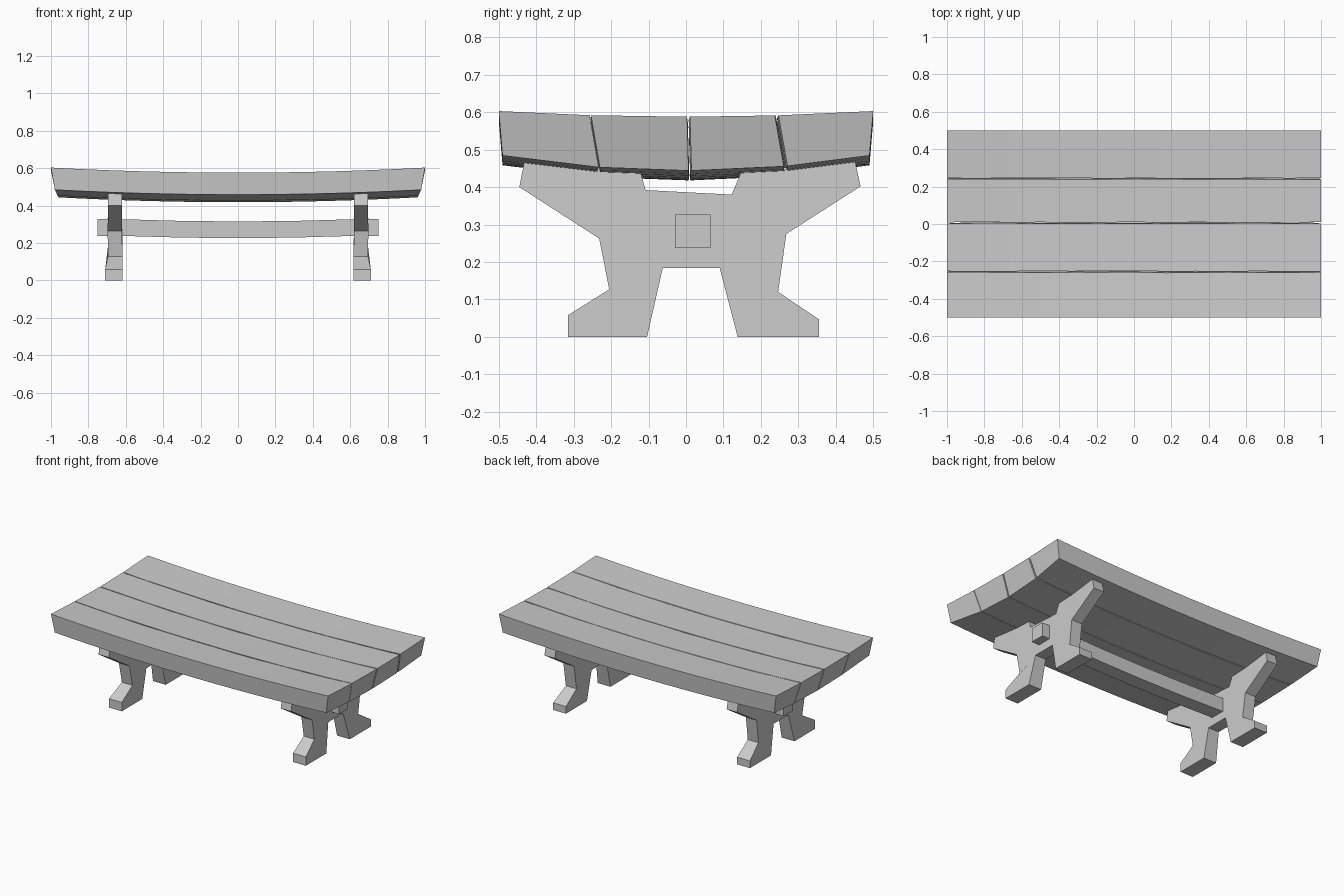
import bpy, bmesh, random

if "Cube" in bpy.data.objects:
    bpy.data.objects.remove(bpy.data.objects["Cube"])

random.seed(4)


def loft(name, rings):
    """Skin a list of equal-length closed rings and cap both ends."""
    bm = bmesh.new()
    loops = [[bm.verts.new(p) for p in ring] for ring in rings]
    n = len(loops[0])
    for a, b in zip(loops, loops[1:]):
        for i in range(n):
            j = (i + 1) % n
            bm.faces.new((a[i], a[j], b[j], b[i]))
    bm.faces.new(loops[0])
    bm.faces.new(loops[-1])
    bmesh.ops.recalc_face_normals(bm, faces=bm.faces)
    mesh = bpy.data.meshes.new(name)
    bm.to_mesh(mesh)
    bm.free()
    obj = bpy.data.objects.new(name, mesh)
    bpy.context.collection.objects.link(obj)
    return obj


# Sagging table top: surface height and bottom inset
def top_point(t, y):
    return (t, y, 0.561 + 0.027 * t * t + 0.06 * y * y)


def bottom_point(t, y):
    v = 4 * y * y
    return (t * (0.96 + 0.02 * v), y, 0.418 + 0.026 * t * t + 0.042 * v)


# Four planks with slanted, slightly uneven joints
top_edges = [-0.5, -0.256, 0.006, 0.242, 0.5]
low_edges = [-0.49, -0.232, 0.01, 0.266, 0.49]
SEGMENTS = 12
for k in range(4):
    rings = []
    for i in range(SEGMENTS + 1):
        t = -1 + 2 * i / SEGMENTS
        gap = [0.003 + random.uniform(-0.002, 0.002) for _ in range(2)]
        left = gap[0] if k > 0 else 0
        right = gap[1] if k < 3 else 0
        rings.append([top_point(t, top_edges[k] + left),
                      top_point(t, top_edges[k + 1] - right),
                      bottom_point(t, low_edges[k + 1] - right),
                      bottom_point(t, low_edges[k] + left)])
    loft(f"top_plank_{k + 1}", rings)

# Trestle legs: (y, z, outer x, inner x) around the cut-out board
outline = [(0.138, 0, 0.71, 0.618), (0.355, 0, 0.71, 0.618),
           (0.355, 0.047, 0.71, 0.618), (0.246, 0.12, 0.695, 0.618),
           (0.268, 0.275, 0.697, 0.62), (0.466, 0.402, 0.695, 0.62),
           (0.452, 0.468, 0.695, 0.62), (0.148, 0.442, 0.695, 0.62),
           (0.122, 0.380, 0.695, 0.62), (-0.108, 0.392, 0.695, 0.62),
           (-0.122, 0.442, 0.695, 0.62), (-0.432, 0.468, 0.695, 0.62),
           (-0.445, 0.400, 0.695, 0.62), (-0.232, 0.263, 0.697, 0.62),
           (-0.205, 0.127, 0.695, 0.618), (-0.315, 0.058, 0.71, 0.618),
           (-0.315, 0, 0.71, 0.618), (-0.104, 0, 0.71, 0.618),
           (-0.062, 0.184, 0.695, 0.618), (0.09, 0.184, 0.695, 0.618)]
for side, label in ((-1, "left"), (1, "right")):
    loft(f"{label}_trestle_leg",
         [[(side * xo, y, z) for y, z, xo, xi in outline],
          [(side * xi, y, z) for y, z, xo, xi in outline]])

# Stretcher beam running through both legs
rings = []
for x in (-0.75, -0.62, -0.3, 0.0, 0.3, 0.62, 0.75):
    sag = 0.012 * (1 - min(1, abs(x) / 0.62) ** 2)
    rings.append([(x, y, z - sag) for y, z in
                  ((-0.03, 0.238), (0.065, 0.238), (0.065, 0.327), (-0.03, 0.327))])
loft("stretcher_beam", rings)
